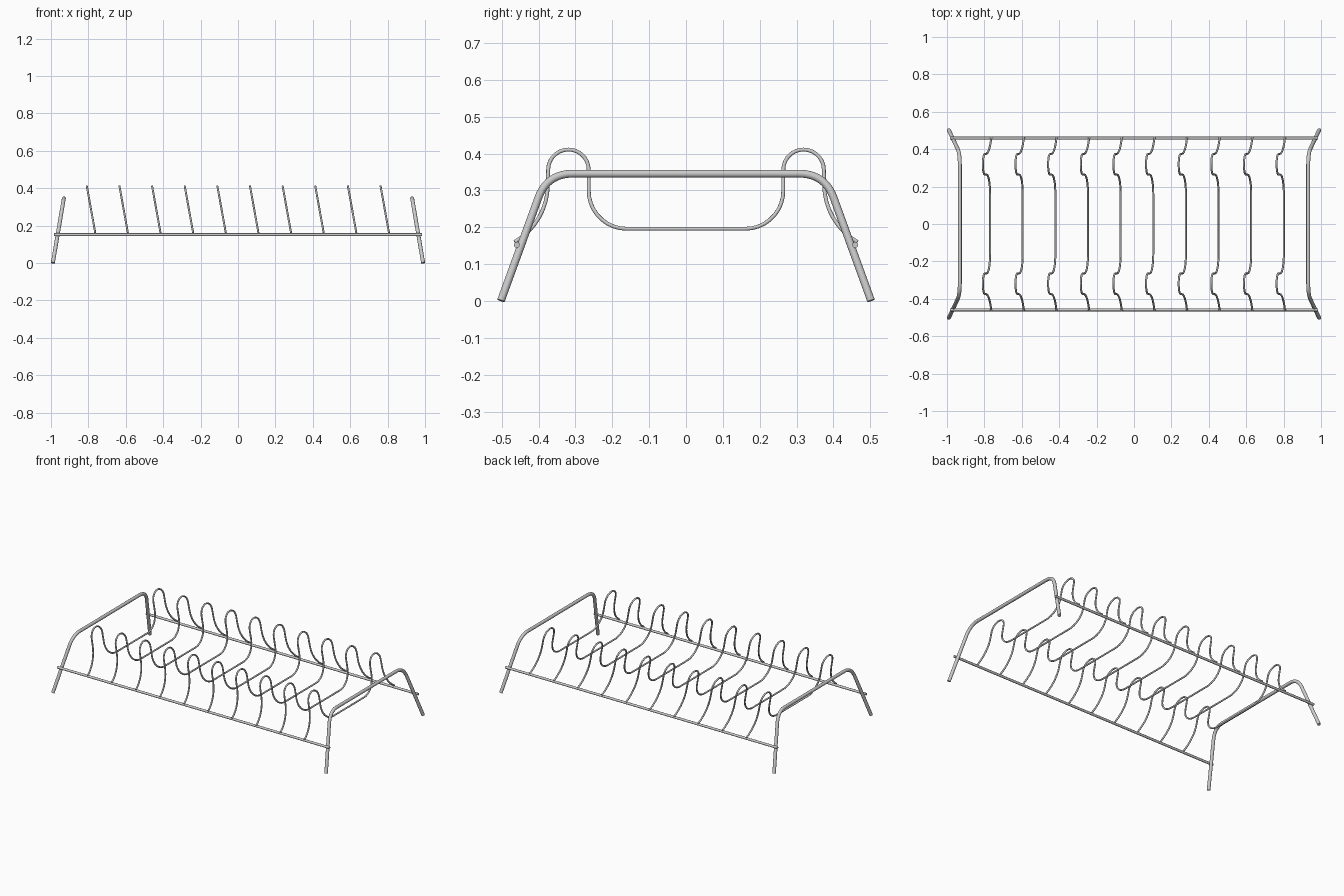
import bpy
import bmesh
from math import sin, cos, radians
from mathutils import Vector

if "Cube" in bpy.data.objects:
    bpy.data.objects.remove(bpy.data.objects["Cube"])


def tube(name, points, radius, sides_res=3, rounding=0.5):
    """Round bar swept along a list of points, converted to a mesh."""
    curve = bpy.data.curves.new(name, 'CURVE')
    curve.dimensions = '3D'
    curve.bevel_depth = radius
    curve.bevel_resolution = sides_res
    curve.use_fill_caps = True
    spline = curve.splines.new('POLY')
    spline.points.add(len(points) - 1)
    for p, co in zip(spline.points, points):
        p.co = (*co, 1)
    obj = bpy.data.objects.new(name, curve)
    bpy.context.collection.objects.link(obj)
    bpy.ops.object.select_all(action='DESELECT')
    obj.select_set(True)
    bpy.context.view_layer.objects.active = obj
    bpy.ops.object.convert(target='MESH')
    obj = bpy.context.object
    # Weld the caps on, round their rims and make all faces point outward
    bm = bmesh.new()
    bm.from_mesh(obj.data)
    bmesh.ops.remove_doubles(bm, verts=bm.verts, dist=1e-5)
    rims = [e for f in bm.faces if len(f.verts) > 4 for e in f.edges]
    bmesh.ops.bevel(bm, geom=rims, offset=radius * rounding, segments=4,
                    profile=0.5, affect='EDGES')
    bmesh.ops.recalc_face_normals(bm, faces=bm.faces)
    bm.to_mesh(obj.data)
    bm.free()
    bpy.ops.object.shade_smooth_by_angle(angle=radians(50))
    return obj


def arc(cy, cz, r, start, end, steps):
    """Arc points in the y-z plane, angles in degrees."""
    angles = [radians(start + (end - start) * i / steps) for i in range(steps + 1)]
    return [(cy + r * cos(a), cz + r * sin(a)) for a in angles]


def mirrored(half):
    """Complete a y-z half profile (outside to middle) across y = 0."""
    return half + [(-y, z) for y, z in reversed(half)]


# End frames: splayed legs joined by a top bar, leaning inward
foot, corner = Vector((0.502, 0.001)), Vector((0.377, 0.3455))
a = corner + (foot - corner).normalized() * 0.07
b = corner + Vector((-0.07, 0))
bend = [a * (1 - t) ** 2 + corner * 2 * t * (1 - t) + b * t ** 2
        for t in [i / 10 for i in range(11)]]
frame_path = mirrored([tuple(foot)] + [tuple(p) for p in bend])
for side, label in ((-1, "left"), (1, "right")):
    tube(label + "_end_frame",
         [(side * (0.99 - 0.17 * z), y, z) for y, z in frame_path],
         0.0105, 6, 0.85)

# Long rails along front and back
for side, label in ((-1, "front"), (1, "back")):
    tube(label + "_rail",
         [(-0.985, side * 0.459, 0.152), (0.985, side * 0.459, 0.152)], 0.0078, 5)

# Plate dividers: flared foot, rounded hump, then a dip to the flat middle
half = (arc(0.555, 0.316, 0.18, 240, 180, 8)
        + arc(0.319, 0.356, 0.055, 0, 180, 14)
        + arc(0.161, 0.299, 0.103, 0, -90, 9))
divider_path = [(-0.18 * (z - 0.16), y, z) for y, z in mirrored(half)]
first = tube("plate_divider_1", divider_path, 0.0053)
for i in range(10):
    divider = first if i == 0 else first.copy()
    if i:
        divider.name = f"plate_divider_{i + 1}"
        bpy.context.collection.objects.link(divider)
    divider.location.x = -0.763 + 0.1745 * i
